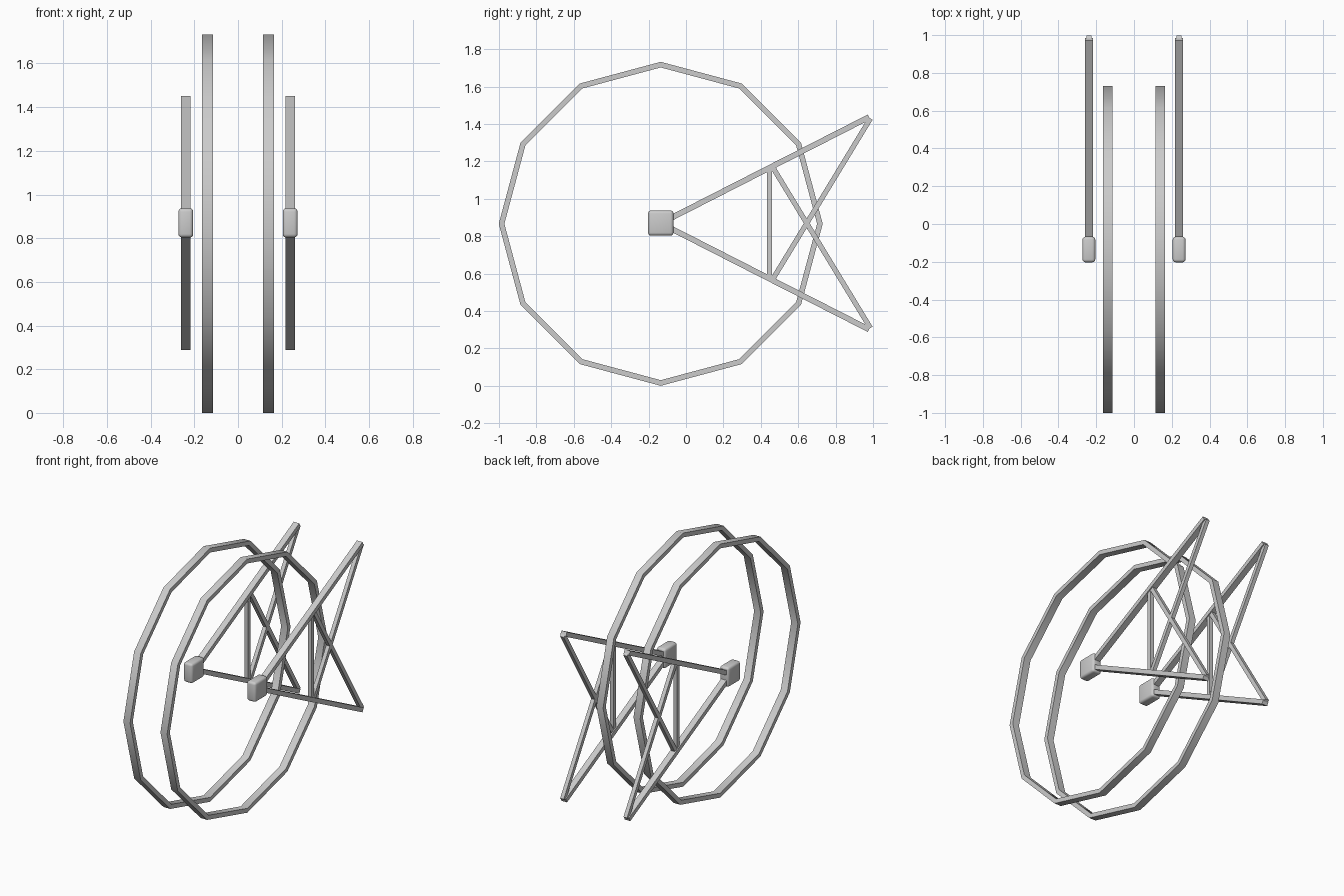
import bpy, bmesh, math
from mathutils import Vector

if "Cube" in bpy.data.objects:
    bpy.data.objects.remove(bpy.data.objects["Cube"])

CY, CZ, R = -0.135, 0.866, 0.866


def finish(name, bm, smooth=None):
    bmesh.ops.recalc_face_normals(bm, faces=bm.faces)
    me = bpy.data.meshes.new(name)
    bm.to_mesh(me)
    bm.free()
    ob = bpy.data.objects.new(name, me)
    bpy.context.collection.objects.link(ob)
    if smooth:
        bpy.ops.object.select_all(action='DESELECT')
        ob.select_set(True)
        bpy.context.view_layer.objects.active = ob
        bpy.ops.object.shade_smooth_by_angle(angle=math.radians(smooth))
    return ob


def ring(name, x, width=0.05, depth=0.03, sides=12):
    bm = bmesh.new()
    loops = []
    for i in range(sides):
        a = 2 * math.pi * i / sides
        loops.append([bm.verts.new((x + dx, CY + r * math.cos(a), CZ + r * math.sin(a)))
                      for dx, r in ((-width / 2, R), (width / 2, R),
                                    (width / 2, R - depth), (-width / 2, R - depth))])
    for i in range(sides):
        a, b = loops[i], loops[(i + 1) % sides]
        for k in range(4):
            n = (k + 1) % 4
            bm.faces.new((a[k], a[n], b[n], b[k]))
    finish(name, bm, 40)


def bar(name, x, p, q, width, depth):
    # square bar between two (y, z) points
    p, q = Vector((x, *p)), Vector((x, *q))
    d = (q - p).normalized()
    side = Vector((width / 2, 0, 0))
    up = d.cross(Vector((1, 0, 0))) * depth / 2
    bm = bmesh.new()
    ends = [[bm.verts.new(c + s * side + t * up)
             for s, t in ((-1, -1), (1, -1), (1, 1), (-1, 1))] for c in (p, q)]
    bm.faces.new(ends[0])
    bm.faces.new(ends[1])
    for k in range(4):
        n = (k + 1) % 4
        bm.faces.new((ends[0][k], ends[0][n], ends[1][n], ends[1][k]))
    finish(name, bm)


def hub(name, x):
    bm = bmesh.new()
    bmesh.ops.create_cube(bm, size=1)
    for v in bm.verts:
        v.co = (x + v.co.x * 0.068, CY + v.co.y * 0.136, CZ + 0.004 + v.co.z * 0.134)
    bmesh.ops.bevel(bm, geom=bm.edges[:], offset=0.016, segments=3, profile=0.5,
                    affect='EDGES')
    finish(name, bm, 40)


for s, tag in ((-1, "left"), (1, "right")):
    x = s * 0.239
    # twelve-sided wheel rim and axle block
    ring("wheel_rim_" + tag, s * 0.14)
    hub("axle_block_" + tag, x)
    # two spreading main beams and two crossing braces
    for v, lvl in ((1, "upper"), (-1, "lower")):
        z0 = CZ + 0.003
        bar(f"{lvl}_beam_{tag}", x, (CY, z0), (0.979, z0 + v * 0.568), 0.042, 0.03)
        bar(f"{lvl}_brace_{tag}", x, (0.462, z0 - v * 0.302),
            (0.986, z0 + v * 0.560), 0.027, 0.027)
    # upright tie
    bar("upright_tie_" + tag, x, (0.446, 0.57), (0.446, 1.168), 0.027, 0.027)
